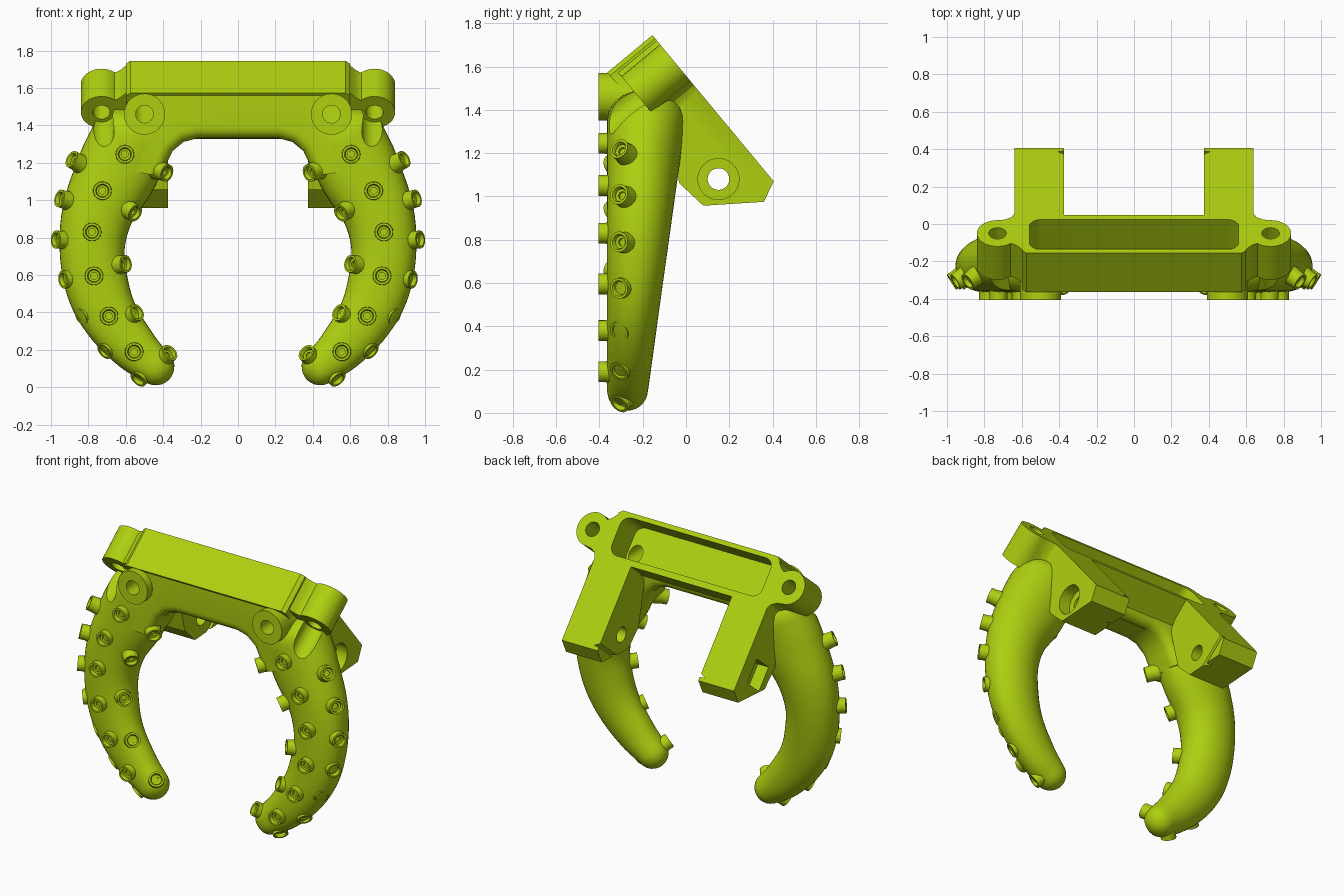
import bpy, bmesh, math
from mathutils import Vector

cube = bpy.data.objects.get("Cube")
if cube:
    bpy.data.objects.remove(cube)

lime = bpy.data.materials.new("lime_green")
lime.use_nodes = True
lime.diffuse_color = (0.42, 0.63, 0.005, 1)
lime.node_tree.nodes["Principled BSDF"].inputs["Base Color"].default_value = (0.42, 0.63, 0.005, 1)

U = Vector((0, 0.638, -0.770))    # down the tilted mounting face
W = Vector((0, 0.770, 0.638))     # out of the mounting face
CORNER = Vector((0, -0.155, 1.745))


def mount(x, u, depth=0):
    """Point on the tilted mount: x, distance down the face, depth below it."""
    return CORNER + U * u - W * depth + Vector((x, 0, 0))


def finish(name, bm):
    bmesh.ops.recalc_face_normals(bm, faces=bm.faces)
    mesh = bpy.data.meshes.new(name)
    bm.to_mesh(mesh)
    bm.free()
    mesh.materials.append(lime)
    ob = bpy.data.objects.new(name, mesh)
    bpy.context.collection.objects.link(ob)
    return ob


def prism_bm(points, sweep):
    bm = bmesh.new()
    face = bm.faces.new([bm.verts.new(p) for p in points])
    res = bmesh.ops.extrude_face_region(bm, geom=[face], use_keep_orig=True)
    moved = [v for v in res["geom"] if isinstance(v, bmesh.types.BMVert)]
    bmesh.ops.translate(bm, verts=moved, vec=sweep)
    return bm


def prism(name, points, sweep):
    return finish(name, prism_bm(points, sweep))


def rings_bm(rings):
    """Skin a list of closed rings, with caps on both ends."""
    bm = bmesh.new()
    loops = [[bm.verts.new(p) for p in r] for r in rings]
    n = len(loops[0])
    for a, b in zip(loops, loops[1:]):
        for i in range(n):
            j = (i + 1) % n
            bm.faces.new((a[i], a[j], b[j], b[i]))
    bm.faces.new(loops[0])
    bm.faces.new(loops[-1])
    return bm


def lathe(name, origin, axis, profile, sides=32):
    """Turn (radius, height) pairs around an axis."""
    axis = Vector(axis).normalized()
    a = axis.orthogonal().normalized()
    b = axis.cross(a)
    turns = [2 * math.pi * i / sides for i in range(sides)]
    return finish(name, rings_bm([[Vector(origin) + axis * h + (a * math.cos(t) + b * math.sin(t)) * r
                                   for t in turns] for r, h in profile]))


def rod(name, p, q, r):
    d = Vector(q) - Vector(p)
    return lathe(name, p, d, [(r, 0), (r, d.length)])


def combine(target, tool, mode):
    mod = target.modifiers.new(mode, "BOOLEAN")
    mod.operation, mod.solver, mod.object = mode, "EXACT", tool
    bpy.context.view_layer.objects.active = target
    bpy.ops.object.modifier_apply(modifier=mod.name)
    bpy.data.objects.remove(tool)


def smooth(ob, angle):
    bpy.ops.object.select_all(action="DESELECT")
    ob.select_set(True)
    bpy.context.view_layer.objects.active = ob
    bpy.ops.object.shade_smooth_by_angle(angle=math.radians(angle))


# Tentacle path: x, z, half width
KEYS = [(0.57, 1.34, 0.21), (0.64, 1.17, 0.22), (0.745, 0.95, 0.192), (0.78, 0.74, 0.174),
        (0.75, 0.53, 0.168), (0.675, 0.36, 0.15), (0.55, 0.205, 0.127), (0.44, 0.11, 0.1)]


def sample_path(steps=6):
    k = [Vector(p) for p in KEYS]
    k = [2 * k[0] - k[1]] + k + [2 * k[-1] - k[-2]]
    out = []
    for i in range(1, len(k) - 2):
        a, b, c, d = k[i - 1:i + 3]
        for s in range(steps):
            t = s / steps
            out.append(0.5 * (2 * b + (c - a) * t + (2 * a - 5 * b + 4 * c - d) * t * t
                              + (3 * b - a - 3 * c + d) * t ** 3))
    return out + [k[-2]]


PATH = sample_path()


def tentacle(side, sides=40):
    def ring(p, tangent, shift, scale):
        back = min(0.0, -0.175 + 0.14 * (p[1] - 0.11))
        mid, half = (back - 0.365) / 2, (back + 0.365) / 2
        pts = []
        for i in range(sides):
            a = 2 * math.pi * i / sides
            c, s = math.cos(a), math.sin(a)
            if s < 0:   # slightly flatter front
                c, s = math.copysign(abs(c) ** 0.88, c), -abs(s) ** 0.88
            x = p[0] + tangent[0] * shift - tangent[1] * c * p[2] * scale
            z = p[1] + tangent[1] * shift + tangent[0] * c * p[2] * scale
            pts.append(Vector((side * x, mid + half * s * scale, z)))
        return pts

    rings, last = [], len(PATH) - 1
    angles = [math.radians(d) for d in (15, 30, 45, 60, 75, 87)]
    for i, p in enumerate(PATH):
        t = (PATH[min(i + 1, last)] - PATH[max(i - 1, 0)]).xy.normalized()
        if i == 0:
            rings += [ring(p, t, -0.14 * math.sin(a), math.cos(a)) for a in reversed(angles)]
        rings.append(ring(p, t, 0, 1))
        if i == last:
            rings += [ring(p, t, 0.1 * math.sin(a), math.cos(a)) for a in angles]
    return finish("tentacle", rings_bm(rings))


# Mounting bar core
body = prism("gripper_body", [mount(-0.6, 0.02), mount(-0.575, 0), mount(0.575, 0), mount(0.6, 0.02),
                              mount(0.6, 0.32), mount(-0.6, 0.32)], W * -0.27)
solids, cutters = [], []

# Bridge between the tentacles, with rounded lower edges
half = [(0.5, 1.565), (0.55, 1.15), (0.42, 1.13), (0.38, 1.2), (0.35, 1.262), (0.29, 1.312), (0.22, 1.33)]
outline = half + [(-x, z) for x, z in reversed(half)]
bm = prism_bm([Vector((x, -0.352, z)) for x, z in outline], Vector((0, 0.26, 0)))
rim = [e for e in bm.edges if abs(e.verts[0].co.y - e.verts[1].co.y) < 0.01
       and all(v.co.z < 1.34 and abs(v.co.x) < 0.45 for v in e.verts)]
bmesh.ops.bevel(bm, geom=rim, offset=0.06, segments=5, profile=0.5, affect="EDGES", clamp_overlap=True)
solids.append(finish("bridge", bm))

for side in (-1, 1):
    solids.append(tentacle(side))
    # Rounded ear with screw hole and screw channel
    arc = [math.radians(a) for a in range(-130, 91, 10)]
    ear = [(0.5, 0.03), (0.598, 0.03), (0.625, 0.06), (0.645, 0.075)]
    ear += [(0.73 + 0.11 * math.cos(a), 0.165 + 0.11 * math.sin(a)) for a in arc]
    ear += [(0.69, 0.28), (0.655, 0.3), (0.64, 0.33), (0.63, 0.319), (0.5, 0.319)]
    solids.append(prism("ear", [mount(side * x, u) for x, u in ear], W * -0.232))
    cutters.append(rod("screw_hole", mount(side * 0.73, 0.165, -0.1), mount(side * 0.73, 0.165, 0.4), 0.047))
    cutters.append(rod("screw_channel", mount(side * 0.73, 0.165, 0.232), mount(side * 0.73, 0.165, 0.6), 0.068))
    # Front boss with hole into the pocket
    solids.append(rod("boss", (side * 0.5, -0.2, 1.46), (side * 0.5, -0.405, 1.46), 0.11))
    cutters.append(rod("boss_hole", (side * 0.5, -0.5, 1.46), (side * 0.5, -0.12, 1.46), 0.047))
    # Hinge bracket
    shape = [(0.405, 1.07), (0.36, 0.975), (0.08, 0.957), (-0.03, 1.06), (-0.1, 1.35)]
    solids.append(prism("hinge_bracket", [mount(side * 0.375, 0.29)] +
                        [Vector((side * 0.375, y, z)) for y, z in shape], Vector((side * 0.265, 0, 0))))
    # Small groove on the inner side of the bracket
    cutters.append(prism("groove", [mount(side * x, u, -0.1) for x, u in
                                    ((0.36, 0.82), (0.41, 0.85), (0.36, 0.855))], W * -0.5))

# Pocket in the mounting bar
pocket = []
for sx, su, start in ((1, 1, 0), (-1, 1, 90), (-1, -1, 180), (1, -1, 270)):
    for k in range(7):
        a = math.radians(start + 15 * k)
        pocket.append(mount(sx * 0.5 + 0.06 * math.cos(a), 0.155 + su * 0.065 + 0.06 * math.sin(a), -0.05))
cutters.append(prism("pocket", pocket, W * -0.25))

# Hinge pin hole, round recess on one side, square nut recess on the other
pin = Vector((0, 0.15, 1.08))
X = Vector((1, 0, 0))
cutters.append(rod("pin_hole", pin - X, pin + X, 0.05))
cutters.append(rod("pin_recess", pin + X * 0.56, pin + X, 0.095))
cutters.append(prism("nut_recess", [pin - X * 0.56 + U * a + W * b for a, b in
                                    ((-0.08, -0.08), (0.08, -0.08), (0.08, 0.08), (-0.08, 0.08))], -X))

for ob in solids:
    combine(body, ob, "UNION")
for ob in cutters:
    combine(body, ob, "DIFFERENCE")
smooth(body, 32)

# Suction cups: rim centres in x, z for each row
CUP = [(0.056, -0.09), (0.048, -0.03), (0.048, 0), (0.036, 0), (0.031, -0.01), (0.031, -0.022),
       (0.018, -0.024), (0.018, -0.038)]
ROWS = [("front", -0.405, 0, [(0.605, 1.245), (0.725, 1.05), (0.78, 0.83), (0.77, 0.595), (0.69, 0.38),
                              (0.555, 0.19)]),
        ("outer", -0.31, 0.85, [(0.89, 1.22), (0.955, 1.01), (0.975, 0.79), (0.935, 0.575), (0.84, 0.375),
                                (0.715, 0.19), (0.535, 0.04)]),
        ("inner", -0.345, 0.75, [(0.38, 1.145), (0.55, 0.93), (0.6, 0.66), (0.54, 0.4), (0.365, 0.185)])]
for row, y, lean, spots in ROWS:
    for x, z in spots:
        near = min(PATH, key=lambda p: (p[0] - x) ** 2 + (p[1] - z) ** 2)
        out = Vector((x - near[0], z - near[1])).normalized() * lean
        for side, label in ((1, "left"), (-1, "right")):
            axis = (side * out.x, -math.sqrt(1 - lean * lean), out.y)
            smooth(lathe(f"{label}_{row}_suction_cup", (side * x, y, z), axis, CUP, 24), 32)
